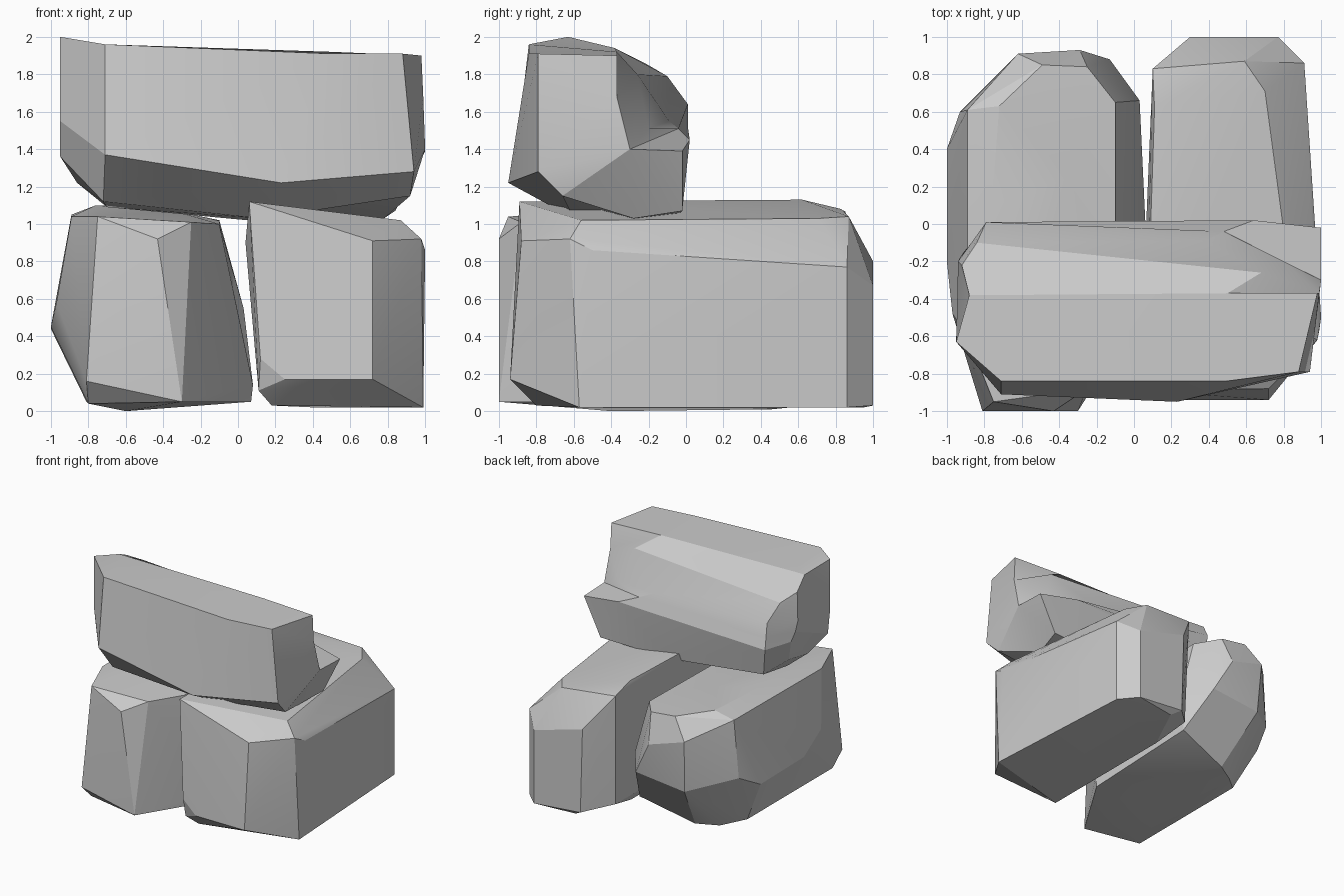
import bpy, bmesh, math


def finish(bm, name):
    bmesh.ops.recalc_face_normals(bm, faces=bm.faces[:])
    me = bpy.data.meshes.new(name)
    bm.to_mesh(me)
    bm.free()
    ob = bpy.data.objects.new(name, me)
    bpy.context.collection.objects.link(ob)
    bpy.ops.object.select_all(action='DESELECT')
    ob.select_set(True)
    bpy.context.view_layer.objects.active = ob
    bpy.ops.object.shade_smooth_by_angle(angle=math.radians(20))
    return ob


def hull_rock(name, corners):
    """Faceted boulder: convex hull of a few corners, near-flat facets merged."""
    bm = bmesh.new()
    for c in corners:
        bm.verts.new(c)
    bmesh.ops.convex_hull(bm, input=bm.verts[:])
    loose = [v for v in bm.verts if not v.link_faces]
    bmesh.ops.delete(bm, geom=loose, context='VERTS')
    bmesh.ops.dissolve_limit(bm, angle_limit=math.radians(3),
                             verts=bm.verts[:], edges=bm.edges[:])
    return finish(bm, name)


def loft_rock(name, rings):
    """Boulder skinned over cross-sections, so it can have a hollow."""
    bm = bmesh.new()
    loops = [[bm.verts.new(c) for c in ring] for ring in rings]
    n = len(rings[0])
    for a, b in zip(loops, loops[1:]):
        for i in range(n):
            j = (i + 1) % n
            bm.faces.new((a[i], a[j], b[j], b[i]))
    caps = [bm.faces.new(loops[0]), bm.faces.new(loops[-1])]
    bmesh.ops.recalc_face_normals(bm, faces=bm.faces[:])
    bmesh.ops.triangulate(bm, faces=caps)
    return finish(bm, name)


# Right base stone
hull_rock("right_base_rock", [
    (0.06, -0.89, 1.12), (0.72, -0.88, 0.91), (0.72, -0.94, 0.17),
    (0.25, -0.94, 0.17), (0.12, -0.93, 0.28), (0.11, -0.88, 0.11),
    (0.18, -0.80, 0.03), (0.99, -0.57, 0.02), (1.00, -0.50, 0.86),
    (0.98, -0.62, 0.92), (0.87, -0.56, 1.02), (0.70, 0.71, 1.03),
    (0.59, 0.87, 1.04), (0.10, 0.83, 1.08), (0.11, 0.62, 1.13),
    (0.30, 1.00, 0.80), (0.77, 1.00, 0.67), (0.91, 0.86, 0.77),
    (0.91, 0.86, 0.02), (0.77, 1.00, 0.03), (0.32, 1.00, 0.07),
    (0.12, 0.80, 0.12), (0.40, 0.95, 0.02), (0.18, 0.50, 0.03),
    (0.91, 0.00, 0.87), (0.04, -0.60, 0.90),
])

# Left base stone
hull_rock("left_base_rock", [
    (-0.75, -0.95, 1.04), (-0.43, -1.00, 0.92), (-0.30, -1.00, 0.05),
    (-0.81, -1.00, 0.16), (-0.80, -0.88, 0.04), (-0.25, -0.88, 1.01),
    (0.07, -0.40, 0.05), (0.08, -0.40, 0.14), (-0.10, -0.60, 1.00),
    (-0.89, -0.60, 1.04), (-0.97, -0.48, 0.58), (-1.00, -0.20, 0.45),
    (-1.00, 0.40, 0.44), (-0.89, 0.61, 1.05), (-0.72, 0.63, 1.10),
    (-0.49, 0.85, 1.07), (-0.25, 0.84, 1.04), (-0.10, 0.65, 1.02),
    (-0.76, 0.10, 1.10), (-0.34, 0.25, 1.07),
    (-0.62, 0.91, 0.90), (-0.29, 0.93, 0.80), (-0.13, 0.88, 0.50),
    (0.03, 0.66, 0.55), (0.00, 0.64, 0.16), (-0.60, 0.88, 0.45),
    (-0.93, 0.60, 0.55), (-0.48, 0.56, 0.02), (-0.65, 0.46, 0.01),
    (-0.81, 0.31, 0.05), (-0.81, -0.65, 0.05), (-0.60, -0.40, 0.00),
])

# Top stone: sections left to right, each from front top over the back to the front bottom
loft_rock("top_rock", [
    [(-0.95, -0.63, 2.00), (-0.88, -0.38, 1.94), (-0.92, -0.22, 1.86),
     (-0.94, -0.20, 1.62), (-0.93, -0.18, 1.53), (-0.91, -0.15, 1.45),
     (-0.84, -0.22, 1.25), (-0.86, -0.45, 1.22), (-0.95, -0.60, 1.36),
     (-0.95, -0.63, 1.55)],
    [(-0.71, -0.84, 1.96), (-0.78, -0.38, 1.94), (-0.84, -0.10, 1.79),
     (-0.79, 0.01, 1.64), (-0.78, 0.01, 1.52), (-0.77, 0.01, 1.40),
     (-0.70, -0.07, 1.14), (-0.70, -0.40, 1.09), (-0.72, -0.70, 1.12),
     (-0.71, -0.91, 1.37)],
    [(0.49, -0.84, 1.91), (0.50, -0.37, 1.92), (0.68, -0.26, 1.80),
     (0.38, -0.09, 1.55), (0.48, -0.04, 1.51), (0.64, 0.02, 1.45),
     (0.20, -0.04, 1.05), (0.05, -0.30, 1.02), (0.12, -0.60, 1.03),
     (0.23, -0.95, 1.22)],
    [(0.88, -0.79, 1.91), (0.98, -0.37, 1.90), (0.99, -0.37, 1.68),
     (0.80, -0.20, 1.51), (1.00, -0.30, 1.40), (1.00, -0.02, 1.39),
     (0.84, -0.02, 1.07), (0.78, -0.28, 1.03), (0.92, -0.66, 1.15),
     (0.94, -0.79, 1.28)],
])
